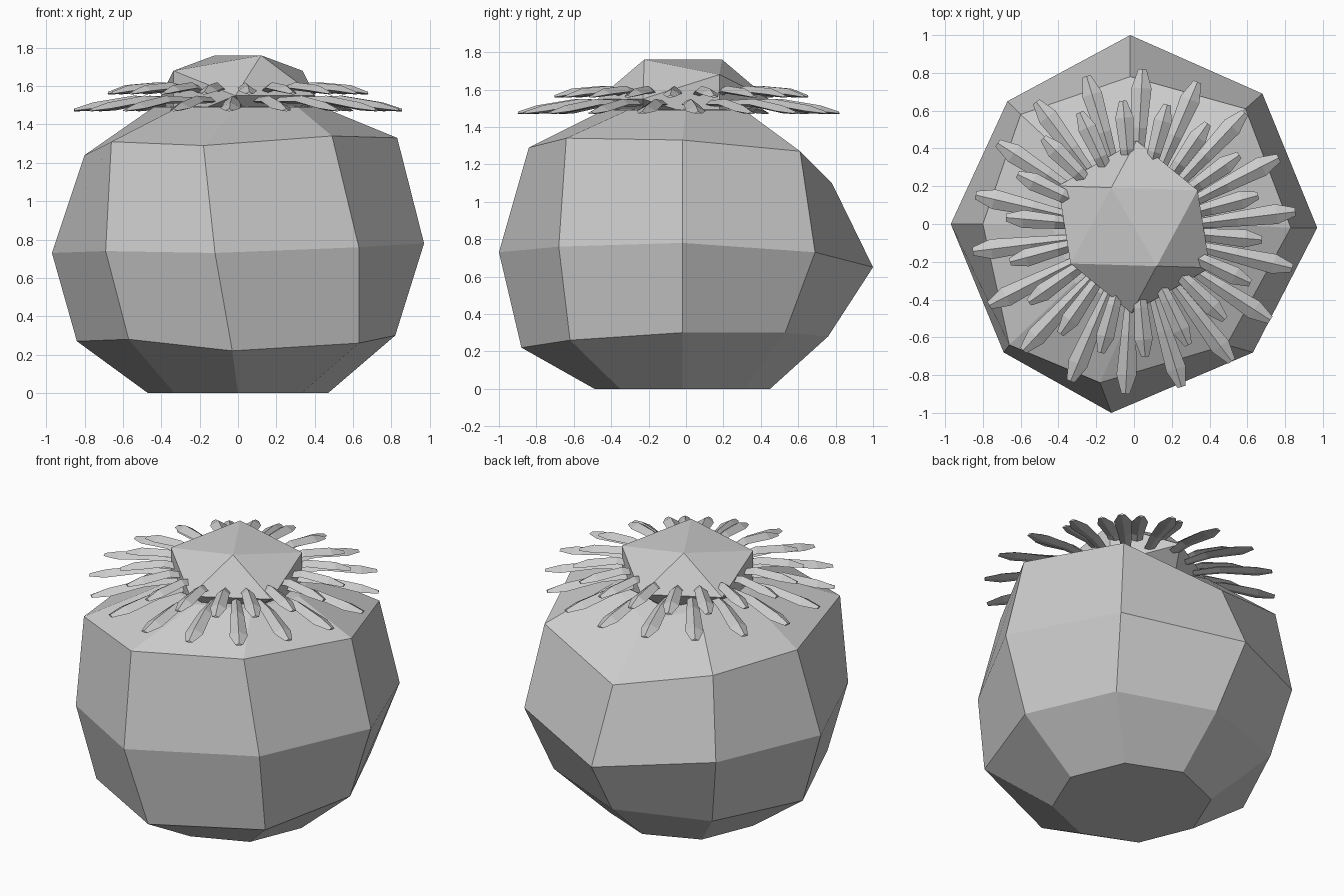
import bpy, bmesh
from math import sin, cos, pi, radians
from mathutils import Matrix, Vector

if "Cube" in bpy.data.objects:
    bpy.data.objects.remove(bpy.data.objects["Cube"])


def finish(bm, name):
    bmesh.ops.recalc_face_normals(bm, faces=bm.faces)
    me = bpy.data.meshes.new(name)
    bm.to_mesh(me)
    bm.free()
    ob = bpy.data.objects.new(name, me)
    bpy.context.collection.objects.link(ob)
    return ob


def circle(r, z, y=0):
    return [(r * sin(k * pi / 4), y - r * cos(k * pi / 4), z) for k in range(8)]


def loft(bm, rings):
    loops = [[bm.verts.new(p) for p in ring] for ring in rings]
    for a, b in zip(loops, loops[1:]):
        n = len(a)
        for i in range(n):
            bm.faces.new((a[i], a[(i + 1) % n], b[(i + 1) % n], b[i]))
    return loops


# Cactus body: eight-sided lumpy globe, rings run counter-clockwise from the front
lower = [(-.03, -.88, .22), (.63, -.62, .26), (.82, -.02, .30), (.58, .53, .30),
         (0, .76, .28), (-.58, .56, .28), (-.84, 0, .27), (-.57, -.64, .28)]
middle = [(-.12, -1, .73), (.63, -.68, .76), (.97, -.02, .78), (.68, .69, .73),
          (-.02, 1, .65), (-.67, .65, .72), (-.97, 0, .73), (-.69, -.68, .74)]
upper = [(-.18, -.84, 1.29), (.49, -.64, 1.34), (.83, -.02, 1.33), (.59, .61, 1.27),
         (-.02, .78, 1.10), (-.60, .58, 1.24), (-.80, 0, 1.24), (-.66, -.64, 1.31)]
top = circle(.44, 1.49)
top[4] = (0, .42, 1.37)
bm = bmesh.new()
loops = loft(bm, [circle(.47, 0, -.02), lower, middle, upper, top])
bm.faces.new(loops[0])
pole = bm.verts.new((0, 0, 1.52))
for i in range(8):
    bm.faces.new((loops[-1][i], loops[-1][(i + 1) % 8], pole))
finish(bm, "cactus_body")


# Flower petals: ridged tapering blades arranged in a ring
def petal_ring(name, count, offset, centre_y, stations):
    bm = bmesh.new()
    for k in range(count):
        turn = Matrix.Translation((0, centre_y, 0)) @ \
            Matrix.Rotation(radians(offset) + 2 * pi * k / count, 4, 'Z')
        rings = []
        for r, z, w, h in stations:
            section = [(r, -w, z), (r, 0, z - h * .4), (r, w, z), (r, 0, z + h)]
            rings.append([turn @ Vector(p) for p in section])
        loops = loft(bm, rings)
        bm.faces.new(loops[0])
        bm.faces.new(loops[-1])
    return finish(bm, name)


# station: radius, height, half width, ridge height
petal_ring("outer_petals", 18, 7, -.04,
           [(.33, 1.52, .025, .02), (.55, 1.52, .04, .03),
            (.76, 1.485, .053, .03), (.86, 1.472, .022, .01)])
petal_ring("inner_petals", 18, 15, -.025,
           [(.22, 1.54, .02, .02), (.42, 1.59, .037, .03),
            (.59, 1.575, .048, .03), (.68, 1.56, .02, .01)])

# Flower centre: flattened icosahedron resting edge-up
phi = (1 + 5 ** .5) / 2
bm = bmesh.new()
place = Matrix.Translation((0, -.015, 1.55)) @ Matrix.Rotation(radians(120), 4, 'Z') \
    @ Matrix.Diagonal((.24, .24, .13, 1))
for s in (-1, 1):
    for t in (-phi, phi):
        for p in ((s, 0, t), (0, t, s), (t, s, 0)):
            bm.verts.new(place @ Vector(p))
bmesh.ops.convex_hull(bm, input=bm.verts)
finish(bm, "flower_centre")
